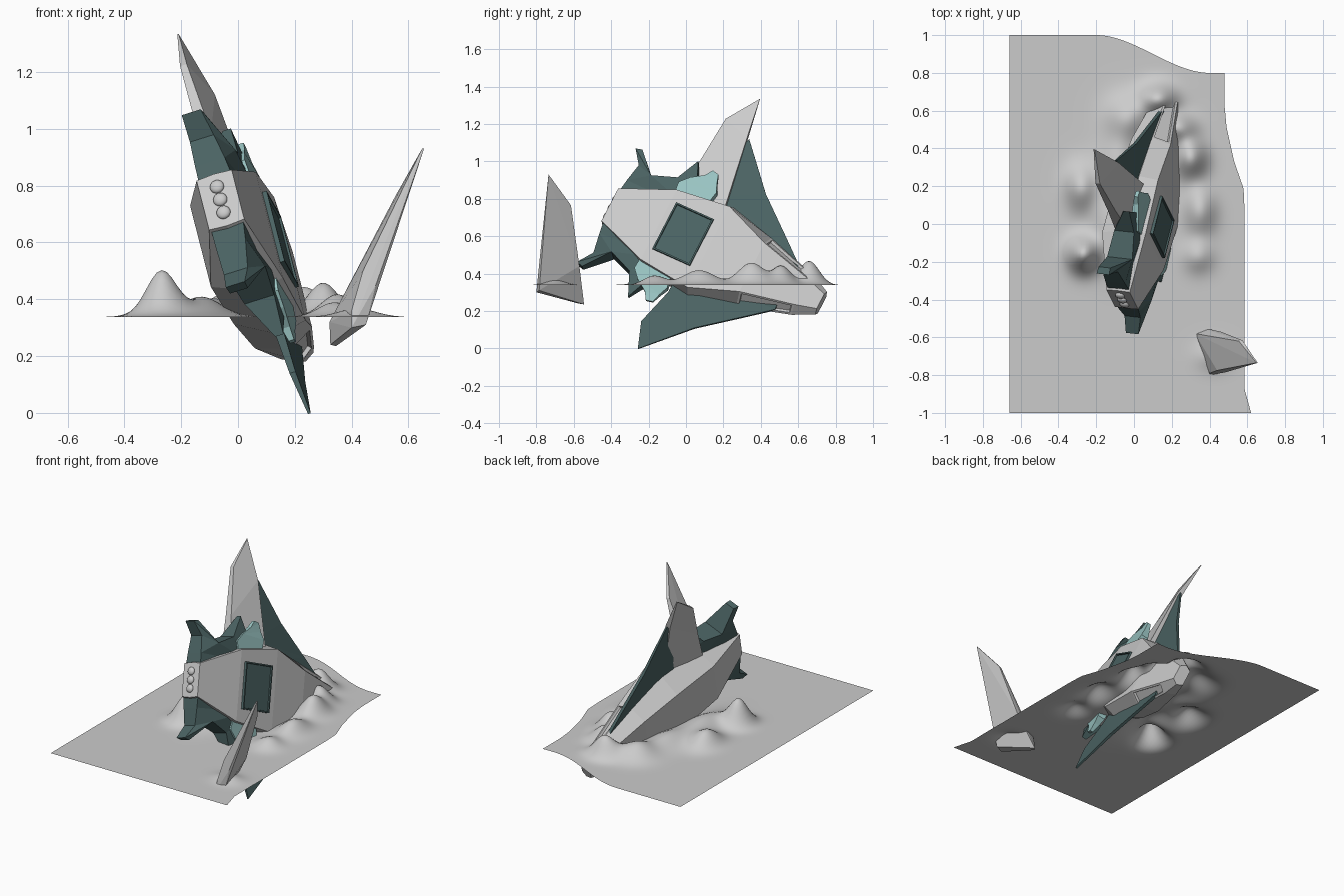
import bpy, bmesh, math
from mathutils import Matrix, Vector
from mathutils.geometry import tessellate_polygon

if "Cube" in bpy.data.objects:
    bpy.data.objects.remove(bpy.data.objects["Cube"])

# Ship frame: local x = towards nose, y = span, z = deck normal
U = Vector((.226, .890, -.403)).normalized()
W = Vector((-.221, .450, .865))
W = (W - U * W.dot(U)).normalized()
N = U.cross(W)
SHIP = Matrix((U, W, N)).transposed().to_4x4()
SHIP.translation = (-.062, -.40, .75)


def material(name, rgb):
    m = bpy.data.materials.new(name)
    m.diffuse_color = (*rgb, 1)
    m.use_nodes = True
    m.node_tree.nodes["Principled BSDF"].inputs["Base Color"].default_value = m.diffuse_color
    return m


DARK = material("dark_teal", (.07, .125, .125))
GLASS = material("pale_teal", (.32, .55, .54))


def finish(name, bm, mat=None, matrix=SHIP, smooth=False, recalc=True):
    if recalc:
        bmesh.ops.recalc_face_normals(bm, faces=bm.faces)
    for f in bm.faces:
        f.smooth = smooth
    me = bpy.data.meshes.new(name)
    bm.to_mesh(me)
    bm.free()
    ob = bpy.data.objects.new(name, me)
    ob.matrix_world = matrix
    bpy.context.collection.objects.link(ob)
    if mat:
        me.materials.append(mat)
    return ob


def plate(name, pts, mat=None, side=1, lean=0):
    """Slab from outline points (a, b, c_low, c_high); lean lifts it with span."""
    bm = bmesh.new()
    lo = [bm.verts.new((a, b * side, c0 + lean * b)) for a, b, c0, c1 in pts]
    hi = [bm.verts.new((a, b * side, c1 + lean * b)) for a, b, c0, c1 in pts]
    for tri in tessellate_polygon([[Vector((a, b, 0)) for a, b, c0, c1 in pts]]):
        bm.faces.new([lo[i] for i in tri])
        bm.faces.new([hi[i] for i in tri])
    for i in range(len(pts)):
        j = (i + 1) % len(pts)
        bm.faces.new((lo[i], lo[j], hi[j], hi[i]))
    return finish(name, bm, mat)


# Hull: hexagonal sections (a, deck, waist, keel half widths, deck, waist, keel heights)
sections = [(0, .10, .105, .10, .065, 0, -.065),
            (.30, .215, .235, .165, .11, .01, -.145),
            (.60, .25, .275, .18, .115, .015, -.135),
            (.86, .15, .21, .165, .10, .01, -.115),
            (1.15, .08, .125, .09, .055, 0, -.07),
            (1.265, .045, .07, .05, .035, 0, -.04)]
bm = bmesh.new()
rings = [[bm.verts.new((a, y, z)) for y, z in
          ((t, ct), (m, cm), (k, ck), (-k, ck), (-m, cm), (-t, ct))]
         for a, t, m, k, ct, cm, ck in sections]
slots = []
for r, (p, q) in enumerate(zip(rings, rings[1:])):
    for i in range(6):
        j = (i + 1) % 6
        f = bm.faces.new((p[i], p[j], q[j], q[i]))
        if r == 3 and i in (0, 4):
            slots.append(f)
bm.faces.new(rings[0])
bm.faces.new(rings[-1][::-1])
bmesh.ops.recalc_face_normals(bm, faces=bm.faces)
# Recessed slots beside the nose
bmesh.ops.inset_individual(bm, faces=slots, thickness=.018, depth=0)
bmesh.ops.inset_individual(bm, faces=slots, thickness=.004, depth=-.015)
finish("hull", bm)

# Deck hatch with raised rim
bm = bmesh.new()
bmesh.ops.create_cube(bm, size=1, matrix=Matrix.Translation((.445, .005, .11))
                      @ Matrix.Diagonal((.225, .285, .034, 1)))
bm.normal_update()
top = [f for f in bm.faces if f.normal.z > .9]
bmesh.ops.inset_individual(bm, faces=top, thickness=.012, depth=0)
bmesh.ops.inset_individual(bm, faces=top, thickness=.002, depth=-.008)
finish("deck_hatch", bm, DARK)

# Three rear thrusters
for i in (-1, 0, 1):
    bm = bmesh.new()
    bmesh.ops.create_uvsphere(bm, u_segments=20, v_segments=10, radius=.025,
                              matrix=Matrix.Translation((-.003, i * .052, 0))
                              @ Matrix.Diagonal((.6, 1, 1, 1)))
    finish("thruster", bm, smooth=True)

# Paired swept wings, two-spiked rear pods and pale glowing vents
wing = [(.50, .657, -.006, .004), (.445, .51, -.014, .008), (.50, .30, -.018, .014),
        (.50, .16, -.02, .018), (1.06, .10, -.018, .018), (1.06, .14, -.012, .008),
        (.94, .24, -.01, .008), (.72, .42, -.01, .008)]
pod = [(.01, .09, -.06, .06), (.018, .164, -.06, .05), (.033, .27, -.058, .03),
       (-.028, .35, -.055, .015), (.008, .36, -.05, .015), (.13, .236, -.06, .08),
       (.263, .288, -.04, .07), (.32, .418, .03, .06), (.38, .29, -.02, .08),
       (.40, .15, -.04, .09)]
vent = [(.291, .20, .03, .09), (.283, .265, .035, .085), (.327, .313, .045, .085),
        (.394, .359, .05, .08), (.42, .40, .06, .08), (.457, .392, .06, .08),
        (.475, .34, .05, .085), (.497, .294, .045, .095), (.48, .20, .04, .1)]
for side, label in ((1, "upper"), (-1, "lower")):
    plate(label + "_wing", wing, DARK, side, 0 if side > 0 else .09)
    plate(label + "_rear_pod", pod, DARK, side)
    plate(label + "_vent", vent, GLASS, side)

# Tall fin still attached
plate("attached_fin", [(.30, .20, -.06, .02), (.31, .42, -.055, -.01), (.325, .715, -.06, -.035),
                       (.438, .895, -.055, -.05), (.49, .65, -.02, .015), (.57, .22, 0, .05)])

# Broken fin stuck in the sand
bm = bmesh.new()
for p in ((.322, -.58, .32), (.325, -.575, .24), (.345, -.545, .235), (.45, -.785, .31),
          (.40, -.80, .30), (.40, -.79, .36), (.37, -.60, .41), (.425, -.61, .50),
          (.46, -.57, .44), (.44, -.775, .50), (.485, -.785, .45),
          (.555, -.62, .765), (.573, -.615, .765), (.655, -.735, .93), (.648, -.735, .93)):
    bm.verts.new(p)
bmesh.ops.convex_hull(bm, input=bm.verts)
finish("broken_fin", bm, matrix=Matrix())

# Sand sheet with ploughed-up mounds (x, y, height, x spread, y spread)
mounds = [(-.27, -.16, .16, .075, .085), (-.28, .19, .09, .08, .11),
          (-.13, 0, .07, .10, .20), (-.08, .32, .06, .10, .16),
          (.34, -.17, .05, .08, .08), (.35, .07, .08, .08, .12),
          (.30, .35, .12, .08, .10), (.23, .51, .10, .09, .07),
          (.13, .66, .125, .09, .075), (-.03, .56, .08, .11, .11),
          (.42, -.70, .03, .09, .07)]
edge = [(-1, .62), (-.86, .585), (.2, .585), (.32, .58), (.48, .53), (.68, .49), (.8, .48), (1, .48)]


def right_edge(y):
    for (y0, x0), (y1, x1) in zip(edge, edge[1:]):
        if y <= y1:
            return x0 + (x1 - x0) * (y - y0) / (y1 - y0)
    return edge[-1][1]


def sand_point(s, t):
    y = -1 + 2 * t
    x = -.66 + s * (right_edge(y) + .66)
    k = min(max((x + .2) / .6, 0), 1)
    y = -1 + t * (2 - .2 * k * k * (3 - 2 * k))
    z = .338 + sum(h * math.exp(-((x - mx) / sx) ** 2 - ((y - my) / sy) ** 2)
                   for mx, my, h, sx, sy in mounds)
    return x, y, z


NX, NY = 70, 110
bm = bmesh.new()
grid = [[bm.verts.new(sand_point(i / NX, j / NY)) for i in range(NX + 1)] for j in range(NY + 1)]
for j in range(NY):
    for i in range(NX):
        bm.faces.new((grid[j][i], grid[j][i + 1], grid[j + 1][i + 1], grid[j + 1][i]))
finish("sand", bm, matrix=Matrix(), smooth=True, recalc=False)
